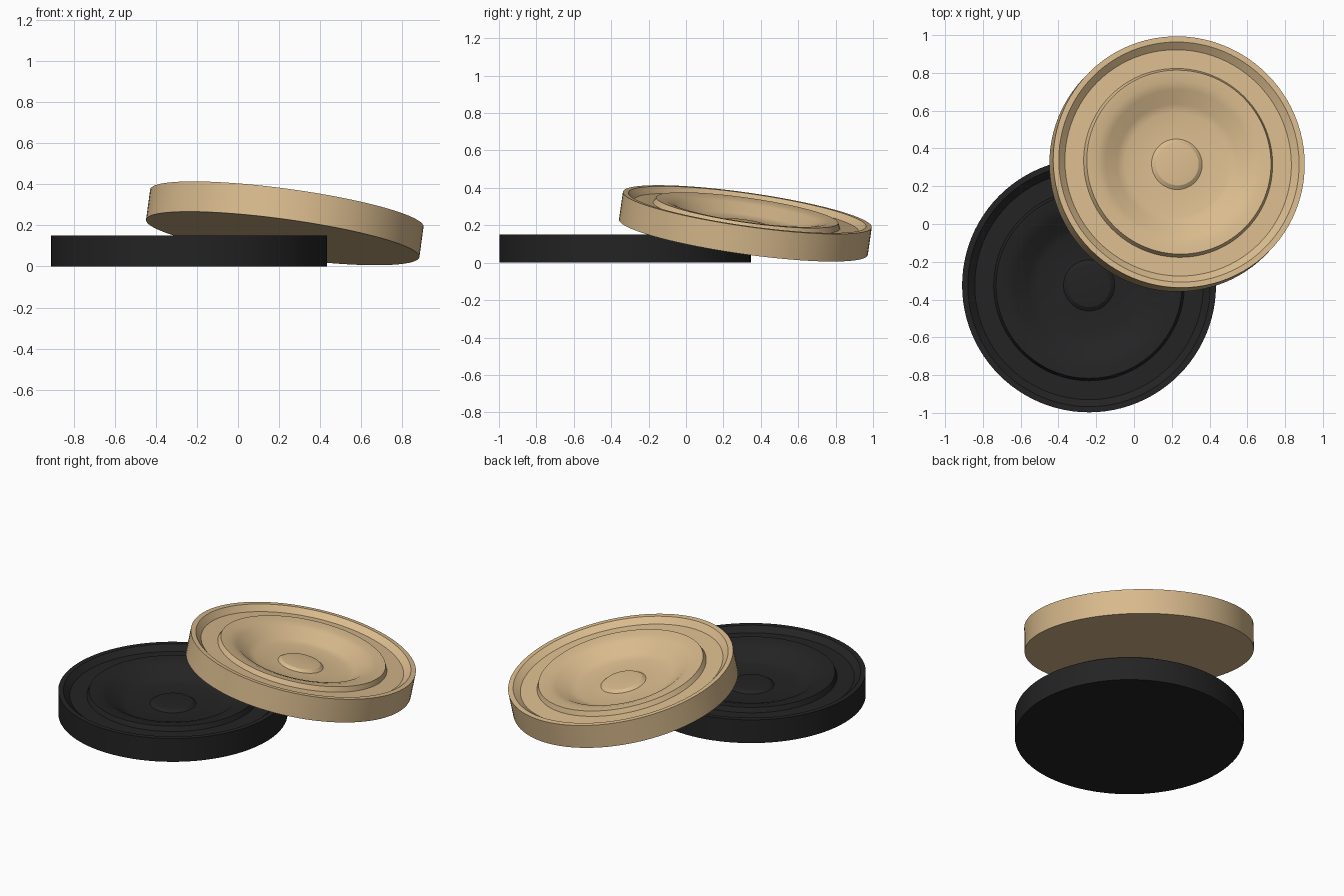
import bpy, math
from mathutils import Vector, Matrix

if "Cube" in bpy.data.objects:
    bpy.data.objects.remove(bpy.data.objects["Cube"])

SEG = 96

# Disc cross-section from bottom centre to top centre: (radius, height)
PROFILE = [
    (0.672, 0.0), (0.672, 0.15),        # flat base and outer wall
    (0.642, 0.15), (0.605, 0.118),      # rim and sloped inner side
    (0.505, 0.118), (0.492, 0.147),     # groove and raised ring
    (0.435, 0.142), (0.39, 0.128), (0.32, 0.08), (0.275, 0.066),  # dish
    (0.135, 0.066), (0.115, 0.08), (0.085, 0.084),  # centre boss
]


def material(name, rgb):
    m = bpy.data.materials.new(name)
    m.diffuse_color = (*rgb, 1.0)
    m.use_nodes = True
    m.node_tree.nodes["Principled BSDF"].inputs["Base Color"].default_value = m.diffuse_color
    return m


def disc(name, mat):
    """Lathe the profile around z and close both ends."""
    verts, faces = [], []
    for r, z in PROFILE:
        for i in range(SEG):
            a = 2 * math.pi * i / SEG
            verts.append((r * math.cos(a), r * math.sin(a), z))
    for k in range(len(PROFILE) - 1):
        for i in range(SEG):
            j = (i + 1) % SEG
            faces.append((k * SEG + i, k * SEG + j,
                          (k + 1) * SEG + j, (k + 1) * SEG + i))
    faces.append(tuple(reversed(range(SEG))))
    top = (len(PROFILE) - 1) * SEG
    faces.append(tuple(range(top, top + SEG)))
    me = bpy.data.meshes.new(name)
    me.from_pydata(verts, [], faces)
    me.materials.append(mat)
    ob = bpy.data.objects.new(name, me)
    bpy.context.collection.objects.link(ob)
    bpy.ops.object.select_all(action='DESELECT')
    ob.select_set(True)
    bpy.context.view_layer.objects.active = ob
    bpy.ops.object.shade_smooth_by_angle(angle=math.radians(25))
    return ob


# Black disc lying flat
black_disc = disc("black_disc", material("black", (0.017, 0.017, 0.017)))
black_disc.location = (-0.238, -0.325, 0.0)

# Tan disc leaning on the black one; placed by the centre of its top plane
tan_disc = disc("tan_disc", material("tan", (0.70, 0.50, 0.27)))
normal = Vector((0.137, 0.143, 1.0)).normalized()
turn = Vector((0, 0, 1)).rotation_difference(normal).to_matrix().to_4x4()
base = Vector((0.238, 0.328, 0.284)) - normal * 0.15
tan_disc.matrix_world = Matrix.Translation(base) @ turn
